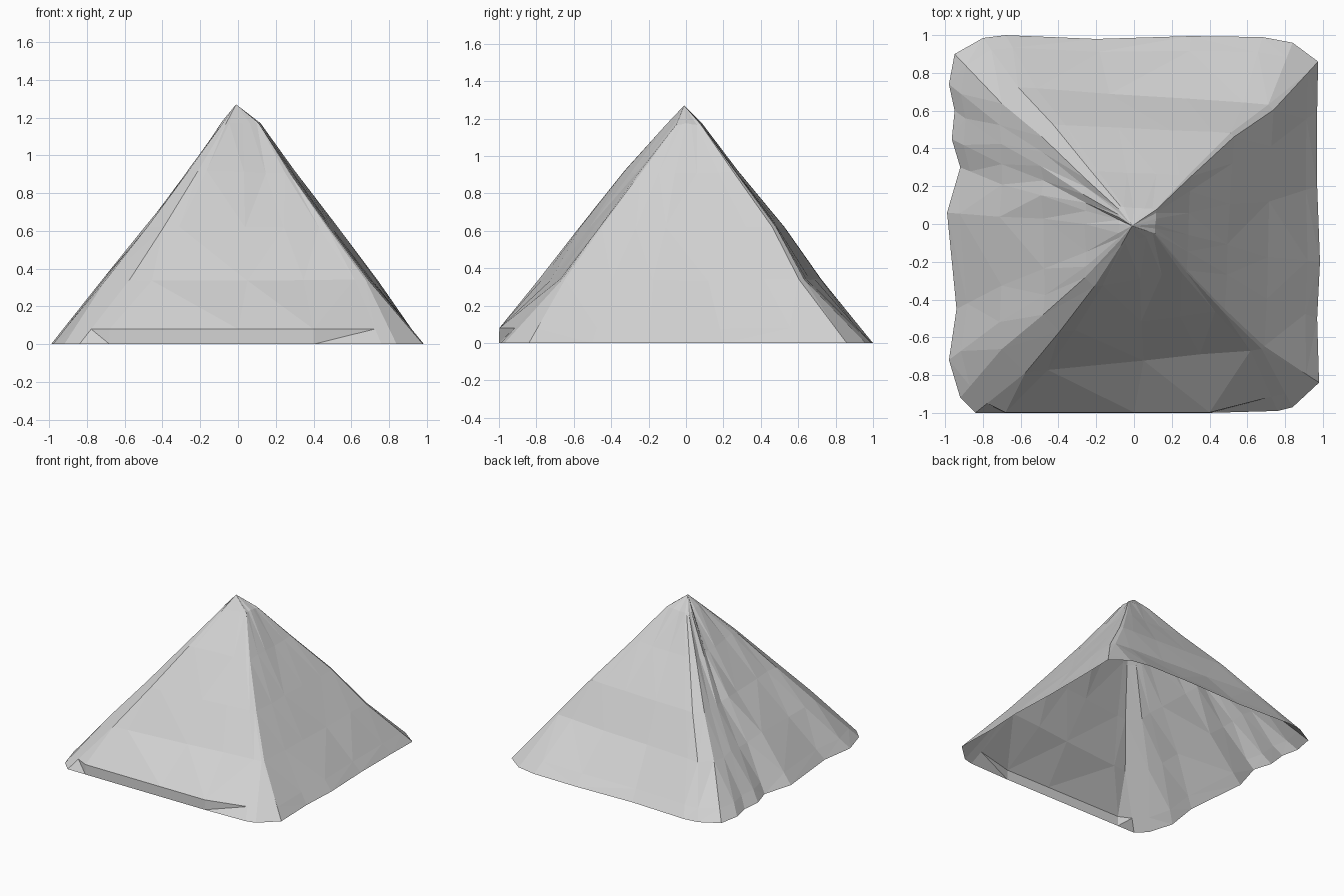
import bpy, bmesh, random
from mathutils import Vector

random.seed(4)
cube = bpy.data.objects.get("Cube")
if cube:
    bpy.data.objects.remove(cube, do_unlink=True)

# Uneven ground outline, one run of points per side, anticlockwise from the front
SIDES = [
    [(-.84, -1), (-.68, -1), (0, -1), (.4, -1), (.76, -.99), (.84, -.97)],
    [(.98, -.84), (.97, -.5), (.985, -.2), (.97, .2), (.97, .6), (.975, .86)],
    [(.84, .96), (.68, .99), (.3, .995), (-.2, .98), (-.68, 1), (-.8, .985)],
    [(-.95, .9), (-.98, .74), (-.95, .6), (-.965, .45), (-.92, .3), (-.99, .06),
     (-.94, -.45), (-.98, -.72), (-.92, -.92)],
]
# Worn ridges climbing from each corner; ridge k starts side k
RIDGES = [
    [(-.70, -.80, .34), (-.48, -.58, .62), (-.26, -.34, .92), (-.08, -.11, 1.17)],
    [(.69, -.66, .34), (.48, -.46, .62), (.28, -.25, .9), (.11, -.05, 1.17)],
    [(.74, .63, .34), (.53, .48, .62), (.30, .26, .92), (.12, .08, 1.17)],
    [(-.70, .73, .34), (-.49, .53, .62), (-.26, .28, .92), (-.08, .09, 1.17)],
]
CHAMFER = [.09, .01, .02, .06]      # how blunt each ridge is
ROUGH = [.005, .007, .004, .014]    # how rugged each side is
APEX = Vector((-.01, -.01, 1.27))
LIP = .08                           # upright lip along the front


def side_ring(k, level):
    """Points of one side at a ridge level, spaced like its ground outline."""
    a, b = Vector(RIDGES[k][level]), Vector(RIDGES[(k + 1) % 4][level])
    c0, c1 = CHAMFER[k], CHAMFER[(k + 1) % 4]
    run = [Vector(p) for p in SIDES[k]]
    axis = run[-1] - run[0]
    out = []
    for i, p in enumerate(run):
        f = (p - run[0]).dot(axis) / axis.length_squared
        q = a.lerp(b, c0 + (1 - c0 - c1) * min(max(f, 0), 1))
        if 0 < i < len(run) - 1:
            outward = Vector((axis.y, -axis.x, 0)).normalized()
            q += outward * random.uniform(-1, 1) * ROUGH[k] * (1 - level / 4)
            q.z += random.uniform(-1, 1) * ROUGH[k]
        out.append(q)
    return out


ground = [Vector((x, y, 0)) for side in SIDES for x, y in side]
levels = [[p for k in range(4) for p in side_ring(k, n)] for n in range(4)]

# Low ring: follows the slope, but stands upright along the front lip
low = [g.lerp(p, LIP / .34) for g, p in zip(ground, levels[0])]
for i in (1, 2, 3):
    low[i] = ground[i] + Vector((0, .002, LIP))

# Open-bottomed shell lofted ring by ring up to the tip
bm = bmesh.new()
rings = [[bm.verts.new(p) for p in ring] for ring in [ground, low] + levels]
tip = bm.verts.new(APEX)
count = len(ground)
for lower, upper in zip(rings, rings[1:]):
    for i in range(count):
        j = (i + 1) % count
        bm.faces.new((lower[i], lower[j], upper[j], upper[i]))
for i in range(count):
    bm.faces.new((rings[-1][i], rings[-1][(i + 1) % count], tip))
bmesh.ops.triangulate(bm, faces=bm.faces[:])

mesh = bpy.data.meshes.new("stone_pyramid")
bm.to_mesh(mesh)
bm.free()
pyramid = bpy.data.objects.new("stone_pyramid", mesh)
bpy.context.collection.objects.link(pyramid)

# Plain grey stone
stone = bpy.data.materials.new("grey_stone")
stone.use_nodes = True
stone.diffuse_color = (.64, .64, .64, 1)
stone.node_tree.nodes["Principled BSDF"].inputs["Base Color"].default_value = (.64, .64, .64, 1)
mesh.materials.append(stone)
